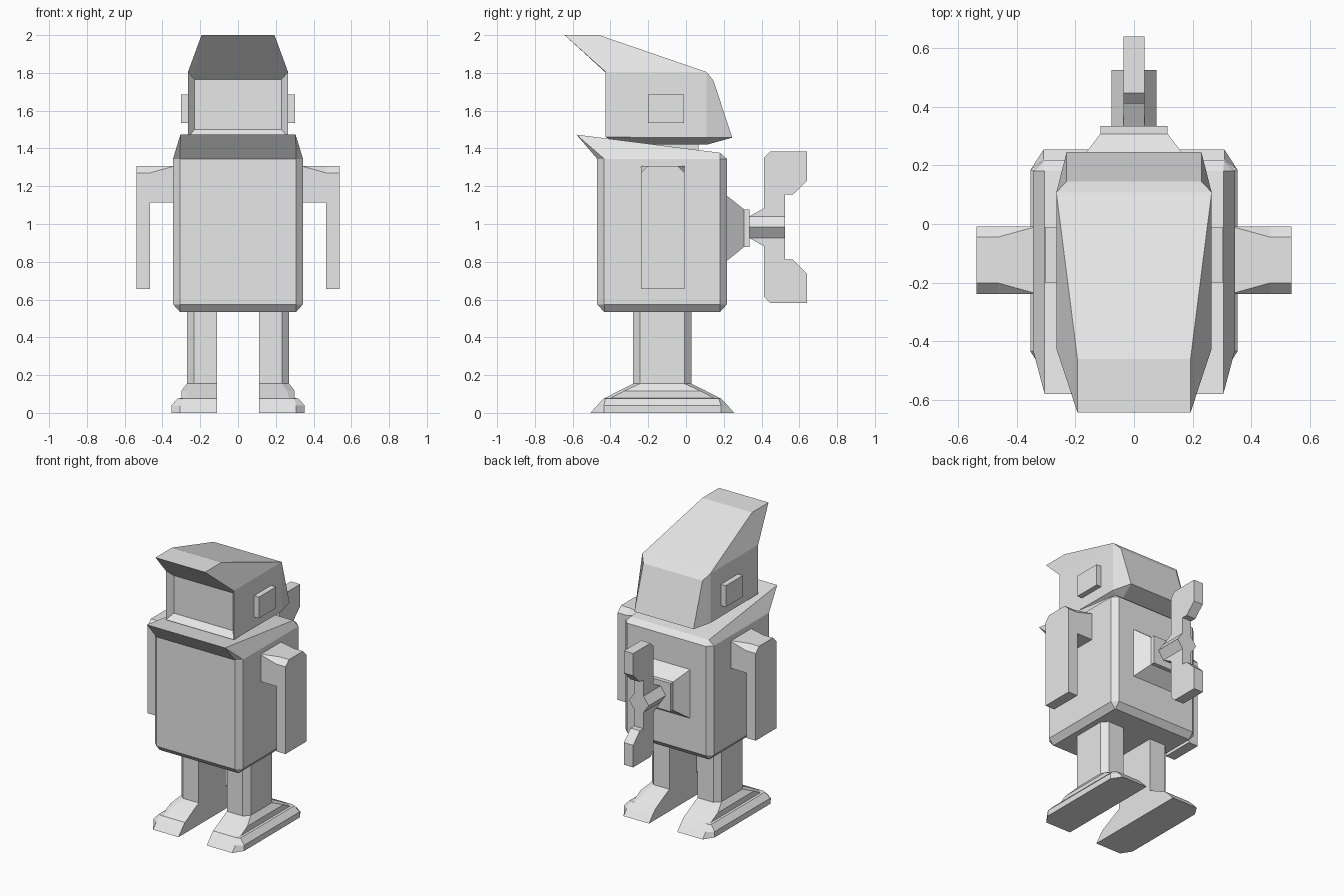
import bpy, bmesh

if "Cube" in bpy.data.objects:
    bpy.data.objects.remove(bpy.data.objects["Cube"])

grey = bpy.data.materials.new("plain_grey")
grey.diffuse_color = (0.8, 0.8, 0.8, 1)
grey.use_nodes = True
grey.node_tree.nodes["Principled BSDF"].inputs["Base Color"].default_value = grey.diffuse_color


def make(name, verts, faces):
    bm = bmesh.new()
    vs = [bm.verts.new(v) for v in verts]
    for f in faces:
        bm.faces.new([vs[i] for i in f])
    bmesh.ops.recalc_face_normals(bm, faces=bm.faces)
    me = bpy.data.meshes.new(name)
    bm.to_mesh(me)
    bm.free()
    me.materials.append(grey)
    ob = bpy.data.objects.new(name, me)
    bpy.context.collection.objects.link(ob)
    return ob


def loft(name, rings):
    """Closed skin over rings of equal point count, capped at both ends."""
    n = len(rings[0])
    verts = [p for r in rings for p in r]
    faces = [list(range(n)), list(range(len(verts) - n, len(verts)))]
    for k in range(len(rings) - 1):
        for i in range(n):
            j = (i + 1) % n
            faces.append([k * n + i, k * n + j, (k + 1) * n + j, (k + 1) * n + i])
    return make(name, verts, faces)


def box(name, x0, x1, y0, y1, z0, z1):
    return loft(name, [[(x0, y0, z), (x1, y0, z), (x1, y1, z), (x0, y1, z)] for z in (z0, z1)])


def pair(build, name, *args):
    """Right part, and a left copy mirrored across x."""
    ob = build("right_" + name, *args)
    verts = [(-v.co.x, v.co.y, v.co.z) for v in ob.data.vertices]
    make("left_" + name, verts, [list(p.vertices) for p in ob.data.polygons])


# Torso: chamfered box
def octagon(x, y0, y1, z, c=0.037):
    return [(x - c, y0, z), (x, y0 + c, z), (x, y1 - c, z), (x - c, y1, z),
            (c - x, y1, z), (-x, y1 - c, z), (-x, y0 + c, z), (c - x, y0, z)]


X, YF, YB = 0.344, -0.47, 0.217
loft("torso", [octagon(X - 0.036, YF + 0.036, YB - 0.036, 0.535, 0.002),
               octagon(X, YF, YB, 0.575), octagon(X, YF, YB, 1.345)])

# Collar: flares forward, with a sloping top
make("collar", octagon(X, YF, YB, 1.345) +
     [(0.305, -0.58, 1.473), (0.305, 0.18, 1.377), (-0.305, 0.18, 1.377), (-0.305, -0.58, 1.473)],
     [range(8), (8, 9, 10, 11), (0, 7, 11, 8), (0, 1, 8), (1, 2, 9, 8), (2, 3, 9),
      (3, 4, 10, 9), (4, 5, 10), (5, 6, 11, 10), (6, 7, 11)])

# Neck
box("neck", -0.15, 0.15, -0.3, 0.065, 1.37, 1.43)

# Head: profile of half-width points going round the middle, then side corners
loop = [(0.193, -0.643, 2.0), (0.193, -0.46, 2.0), (0.265, 0.108, 1.805), (0.23, 0.145, 1.76),
        (0.23, 0.245, 1.457), (0.19, 0.11, 1.42), (0.19, -0.34, 1.42), (0.265, -0.425, 1.46),
        (0.23, -0.385, 1.50), (0.23, -0.385, 1.765)]
corners = [(0.265, 0.108, 1.457), (0.265, -0.425, 1.805)]
half = loop + corners
n = len(half)
sides = [(0, 1, 2, 11), (11, 2, 10, 7), (2, 3, 4, 10), (0, 11, 9), (11, 7, 8, 9),
         (7, 10, 5, 6), (10, 4, 5)]
faces = [(i, (i + 1) % 10, (i + 1) % 10 + n, i + n) for i in range(10)]
faces += sides + [[i + n for i in f] for f in sides]
make("head", half + [(-x, y, z) for x, y, z in half], faces)

# Ears
pair(box, "ear", 0.26, 0.303, -0.20, -0.01, 1.535, 1.685)


# Arms: shoulder bar and hanging forearm, top edges chamfered towards the outside
def arm(name):
    def section(x, z0, c):
        return [(x, -0.238, z0), (x, -0.008, z0), (x, -0.008, 1.308 - c),
                (x, -0.008 - c, 1.308), (x, -0.238 + c, 1.308), (x, -0.238, 1.308 - c)]
    return loft(name, [section(0.335, 1.115, 0.001), section(0.465, 1.115, 0.037),
                       section(0.465, 0.657, 0.037), section(0.538, 0.657, 0.037)])


pair(arm, "arm")


# Legs and stepped feet: flat on the inside, chamfered on the outside
def d_ring(z, x, y0, y1, cx, cy):
    return [(0.11, y0, z), (x - cx, y0, z), (x, y0 + cy, z),
            (x, y1 - cy, z), (x - cx, y1, z), (0.11, y1, z)]


def leg(name):
    return loft(name, [d_ring(z, 0.27, -0.28, 0.028, 0.037, 0.037) for z in (0.15, 0.54)])


def foot(name):
    return loft(name, [d_ring(*r) for r in (
        (0.0, 0.353, -0.505, 0.255, 0.045, 0.07),
        (0.04, 0.353, -0.47, 0.22, 0.045, 0.035),
        (0.077, 0.318, -0.435, 0.183, 0.02, 0.01),
        (0.078, 0.30, -0.43, 0.18, 0.03, 0.03),
        (0.117, 0.30, -0.355, 0.105, 0.04, 0.03),
        (0.155, 0.27, -0.28, 0.028, 0.037, 0.037))])


pair(leg, "leg")
pair(foot, "foot")

# Winder mount on the back
loft("winder_mount", [[(-x, y, z0), (x, y, z0), (x, y, z1), (-x, y, z1)] for x, y, z0, z1 in (
    (0.19, 0.21, 0.80, 1.155), (0.115, 0.307, 0.878, 1.078), (0.115, 0.335, 0.878, 1.078))])

# Winder shaft: hexagonal
ZC = 0.983
hexagon = [(0.077, 0), (0.036, 0.057), (-0.036, 0.057), (-0.077, 0), (-0.036, -0.057), (0.036, -0.057)]
loft("winder_shaft", [[(x, y, ZC + z) for x, z in hexagon] for y in (0.33, 0.525)])

# Winder key: flat plate, upper wing mirrored below
wing = [(0.335, 0.057), (0.412, 0.10), (0.412, 0.367), (0.447, 0.401), (0.64, 0.401),
        (0.64, 0.245), (0.565, 0.172), (0.525, 0.172)]
outline = wing + [(y, -z) for y, z in reversed(wing)]
loft("winder_key", [[(x, y, ZC + z) for y, z in outline] for x in (-0.036, 0.036)])
